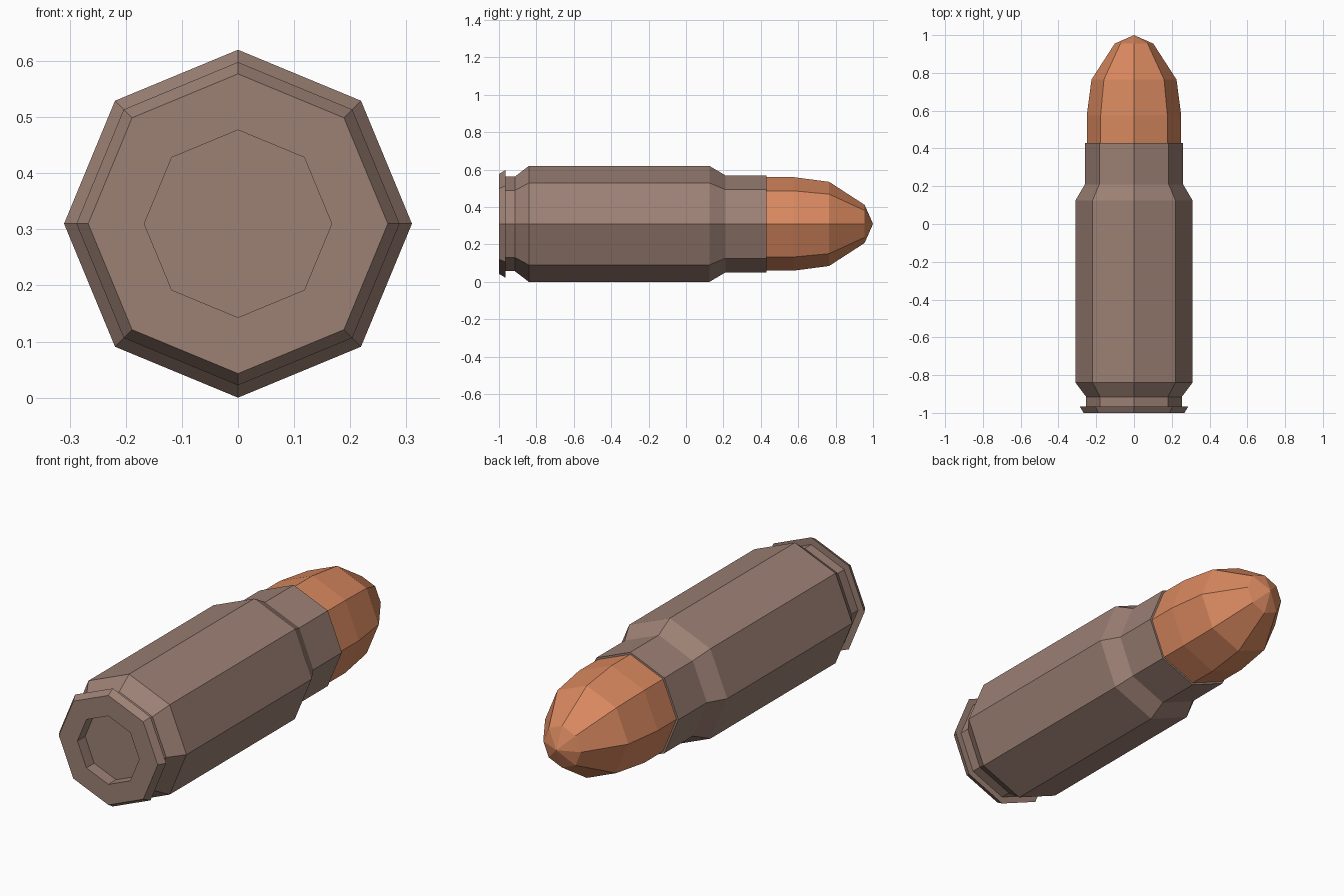
import bpy, bmesh, math

if "Cube" in bpy.data.objects:
    bpy.data.objects.remove(bpy.data.objects["Cube"])

SIDES = 8
AXIS_Z = 0.31


def material(name, rgb):
    m = bpy.data.materials.new(name)
    m.diffuse_color = (*rgb, 1.0)
    m.use_nodes = True
    m.node_tree.nodes["Principled BSDF"].inputs["Base Color"].default_value = m.diffuse_color
    return m


def lathe(name, profile, mat):
    """Spin (y, radius) points around the long axis; radius 0 is a pole."""
    bm = bmesh.new()
    rings = []
    for y, r in profile:
        if r == 0:
            rings.append([bm.verts.new((0, y, AXIS_Z))])
            continue
        angles = [2 * math.pi * i / SIDES for i in range(SIDES)]
        rings.append([bm.verts.new((r * math.cos(a), y, AXIS_Z + r * math.sin(a)))
                      for a in angles])
    for a, b in zip(rings, rings[1:]):
        for i in range(SIDES):
            j = (i + 1) % SIDES
            if len(b) == 1:
                bm.faces.new((a[i], a[j], b[0]))
            else:
                bm.faces.new((a[i], a[j], b[j], b[i]))
    # Flat end caps
    for ring in (rings[0], rings[-1]):
        if len(ring) > 1:
            bm.faces.new(ring)
    bmesh.ops.recalc_face_normals(bm, faces=bm.faces)
    me = bpy.data.meshes.new(name)
    bm.to_mesh(me)
    bm.free()
    me.materials.append(mat)
    ob = bpy.data.objects.new(name, me)
    bpy.context.collection.objects.link(ob)
    return ob


brown = material("dull_brown", (0.335, 0.218, 0.177))
copper = material("copper_orange", (0.69, 0.247, 0.115))

# Casing: recessed base, rim, groove, body, shoulder and neck
lathe("casing", [
    (-0.94, 0.167), (-1.0, 0.167), (-1.0, 0.267), (-0.965, 0.288),
    (-0.965, 0.253), (-0.915, 0.253), (-0.84, 0.31), (0.125, 0.31),
    (0.21, 0.26), (0.43, 0.26)], brown)

# Rounded tip seated in the neck
lathe("tip", [
    (0.425, 0.25), (0.575, 0.25), (0.765, 0.225), (0.955, 0.102),
    (1.0, 0)], copper)
